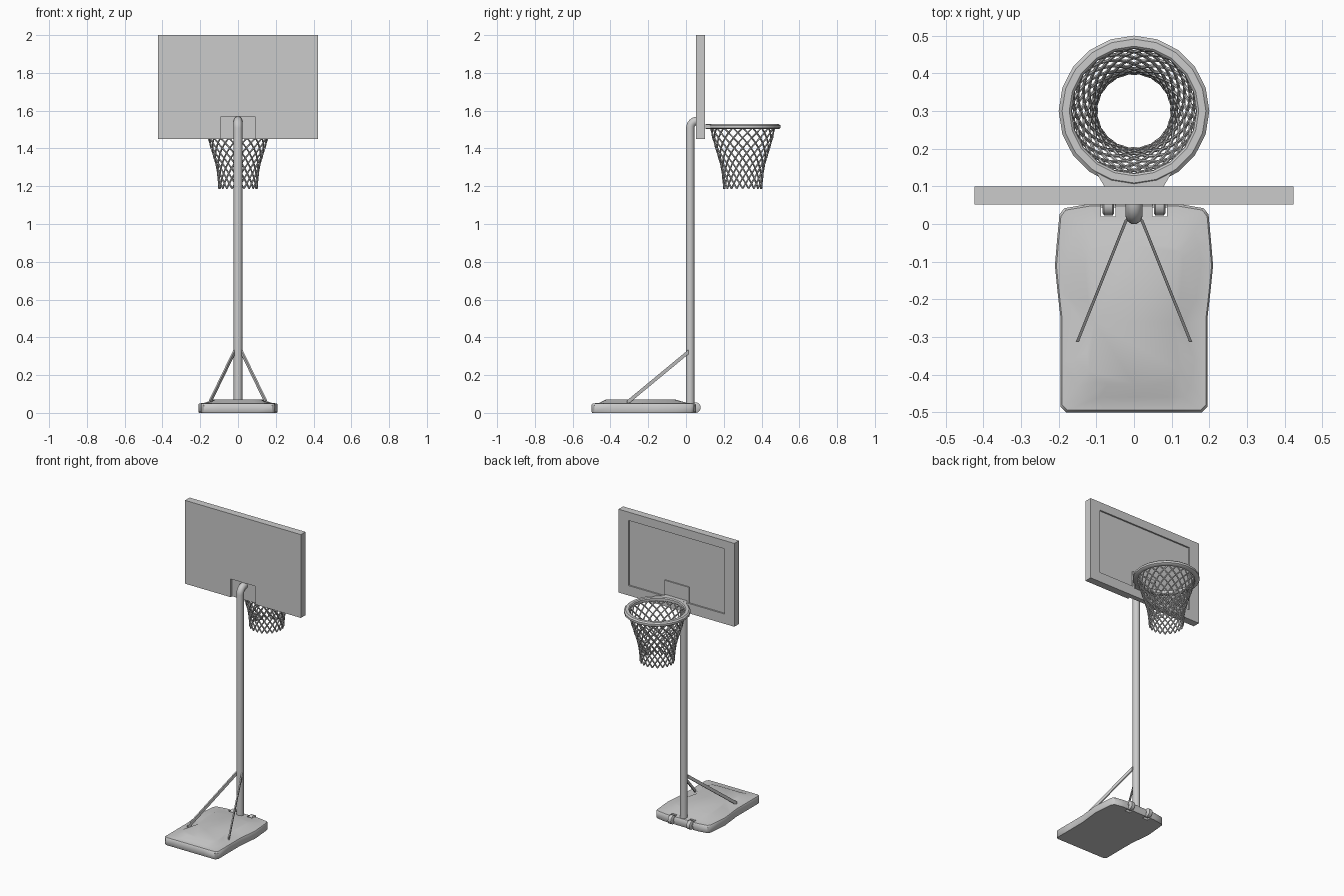
import bpy, bmesh
from math import sin, cos, pi, radians
from mathutils import Vector

if "Cube" in bpy.data.objects:
    bpy.data.objects.remove(bpy.data.objects["Cube"])


def select(ob):
    bpy.ops.object.select_all(action='DESELECT')
    ob.select_set(True)
    bpy.context.view_layer.objects.active = ob


def make(name, verts, faces, smooth=None):
    me = bpy.data.meshes.new(name)
    me.from_pydata([tuple(v) for v in verts], [], faces)
    bm = bmesh.new()
    bm.from_mesh(me)
    bmesh.ops.recalc_face_normals(bm, faces=bm.faces)
    bm.to_mesh(me)
    bm.free()
    ob = bpy.data.objects.new(name, me)
    bpy.context.collection.objects.link(ob)
    if smooth:
        select(ob)
        bpy.ops.object.shade_smooth_by_angle(angle=radians(smooth))
    return ob


def loft(name, rings, smooth=None, cap=True, wrap=False):
    """Skin closed rings with equal point counts."""
    n, m = len(rings[0]), len(rings)
    verts = [p for r in rings for p in r]
    faces = []
    for i in range(m if wrap else m - 1):
        a, b = i * n, (i + 1) % m * n
        faces += [(a + j, a + (j + 1) % n, b + (j + 1) % n, b + j) for j in range(n)]
    if cap and not wrap:
        faces += [tuple(range(n)), tuple(range((m - 1) * n, m * n))]
    return make(name, verts, faces, smooth)


def box(name, x0, x1, y0, y1, z0, z1):
    ring = lambda z: [(x0, y0, z), (x1, y0, z), (x1, y1, z), (x0, y1, z)]
    return loft(name, [ring(z0), ring(z1)])


def cut(ob, cutter):
    cutter.hide_render = True
    mod = ob.modifiers.new("cut", 'BOOLEAN')
    mod.operation, mod.object, mod.solver = 'DIFFERENCE', cutter, 'EXACT'
    select(ob)
    bpy.ops.object.modifier_apply(modifier=mod.name)
    bpy.data.objects.remove(cutter)


def tubes(name, paths, radius, res):
    cu = bpy.data.curves.new(name, 'CURVE')
    cu.dimensions = '3D'
    cu.bevel_depth, cu.bevel_resolution, cu.use_fill_caps = radius, res, True
    for path in paths:
        s = cu.splines.new('POLY')
        s.points.add(len(path) - 1)
        for p, co in zip(s.points, path):
            p.co = (*co, 1)
    ob = bpy.data.objects.new(name, cu)
    bpy.context.collection.objects.link(ob)
    select(ob)
    bpy.ops.object.convert(target='MESH')
    bpy.ops.object.shade_smooth_by_angle(angle=radians(50))
    return ob


# Backboard: sunken playing face, pocket at the rear for the pole
board = box("backboard", -0.423, 0.423, 0.052, 0.1, 1.45, 2.0)
cut(board, box("face_cutter", -0.35, 0.35, 0.09, 0.12, 1.515, 1.945))
cut(board, box("pocket_cutter", -0.09, 0.09, 0.03, 0.068, 1.4, 1.57))
box("rim_mount", -0.09, 0.09, 0.08, 0.098, 1.46, 1.62)

# Pole with a bent top
bend = [(0, 0.062 - 0.04 * cos(a), 1.507 + 0.04 * sin(a))
        for a in [pi / 2 * i / 6 for i in range(7)]]
tubes("pole", [[(0, 0.022, 0.02)] + bend + [(0, 0.075, 1.547)]], 0.023, 3)

# Base: outline rises into a waisted plateau
outer = [(0, -0.5), (0.1, -0.5), (0.18, -0.5), (0.195, -0.485), (0.195, -0.37), (0.195, -0.25),
         (0.203, -0.18), (0.21, -0.11), (0.205, -0.05), (0.198, 0.025), (0.185, 0.042),
         (0.12, 0.053), (0, 0.053)]
foot = [(0, -0.46), (0.09, -0.46), (0.13, -0.46), (0.15, -0.43), (0.16, -0.36), (0.125, -0.27),
        (0.165, -0.2), (0.178, -0.11), (0.172, -0.06), (0.16, -0.02), (0.14, 0.0),
        (0.1, 0.005), (0, 0.005)]
crown = [(0, -0.425), (0.07, -0.425), (0.1, -0.42), (0.12, -0.39), (0.125, -0.34), (0.105, -0.26),
         (0.122, -0.2), (0.13, -0.11), (0.128, -0.09), (0.122, -0.075), (0.11, -0.062),
         (0.08, -0.055), (0, -0.055)]


def base_ring(half, z, s=1.0):
    full = half + [(-x, y) for x, y in half[-2:0:-1]]
    return [(x * s, -0.222 + (y + 0.222) * s, z) for x, y in full]


base = loft("base", [base_ring(outer, 0, 0.985), base_ring(outer, 0.006), base_ring(outer, 0.043),
                     base_ring(outer, 0.05, 0.98), base_ring(foot, 0.053),
                     base_ring(crown, 0.07)], 40)
for s in (-1, 1):
    x = 0.068 * s
    cut(base, box("wheel_cutter", x - 0.019, x + 0.019, 0.02, 0.1, -0.02, 0.1))
    # Wheels with rounded edges
    prof = [(-0.015, 0.022), (-0.011, 0.028), (0.011, 0.028), (0.015, 0.022)]
    loft("wheel", [[(x + dx, 0.05 + r * cos(2 * pi * i / 20), 0.028 + r * sin(2 * pi * i / 20))
                    for i in range(20)] for dx, r in prof], 40)
    box("wheel_axle", x - 0.022, x + 0.022, 0.044, 0.054, 0.023, 0.033)
    # Flat brace bars
    ends = [((0.02 * s, 0.012), 0.322), ((0.15 * s, -0.312), 0.054)]
    loft("brace", [[(p[0] + a, p[1], z + b) for a, b in
                    ((-0.004, -0.012), (0.004, -0.012), (0.004, 0.012), (-0.004, 0.012))]
                   for p, z in ends])

# Rim: octagonal profile swept through 20 sides
CY, N = 0.3, 20
profile = [(0.172, 1.502), (0.191, 1.502), (0.2, 1.509), (0.2, 1.522),
           (0.191, 1.53), (0.172, 1.53), (0.166, 1.524), (0.166, 1.508)]
loft("rim", [[(r * cos(2 * pi * i / N), CY + r * sin(2 * pi * i / N), z) for r, z in profile]
             for i in range(N)], 40, wrap=True)

# Tapered plate joining rim to board
rings = []
for i in range(9):
    t = i / 4 - 1
    a = -pi / 2 + t * radians(45)
    c, s_ = cos(a), CY + sin(a) * 0.175
    rings.append([(0.175 * c, s_, 1.505), (0.07 * t, 0.085, 1.505),
                  (0.07 * t, 0.085, 1.528), (0.175 * c, s_, 1.528)])
loft("rim_plate", rings)

# Net: crossing strands that spiral down a tapering profile
shape = [(1.51, 0.17), (1.45, 0.156), (1.38, 0.135), (1.31, 0.114), (1.25, 0.105), (1.185, 0.1)]


def net_radius(z):
    for (z0, r0), (z1, r1) in zip(shape, shape[1:]):
        if z >= z1 - 1e-6:
            return r0 + (r1 - r0) * (z0 - z) / (z0 - z1)
    return shape[-1][1]


STRANDS, STEPS = 20, 12
paths = []
for k in range(STRANDS):
    for d in (-1, 1):
        path = []
        for j in range(STEPS + 1):
            z = 1.51 - 0.322 * j / STEPS
            a = 2 * pi * (k + d * j / 2) / STRANDS
            r = net_radius(z)
            path.append((r * cos(a), CY + r * sin(a), z))
        paths.append(path)
tubes("net", paths, 0.0045, 1)
